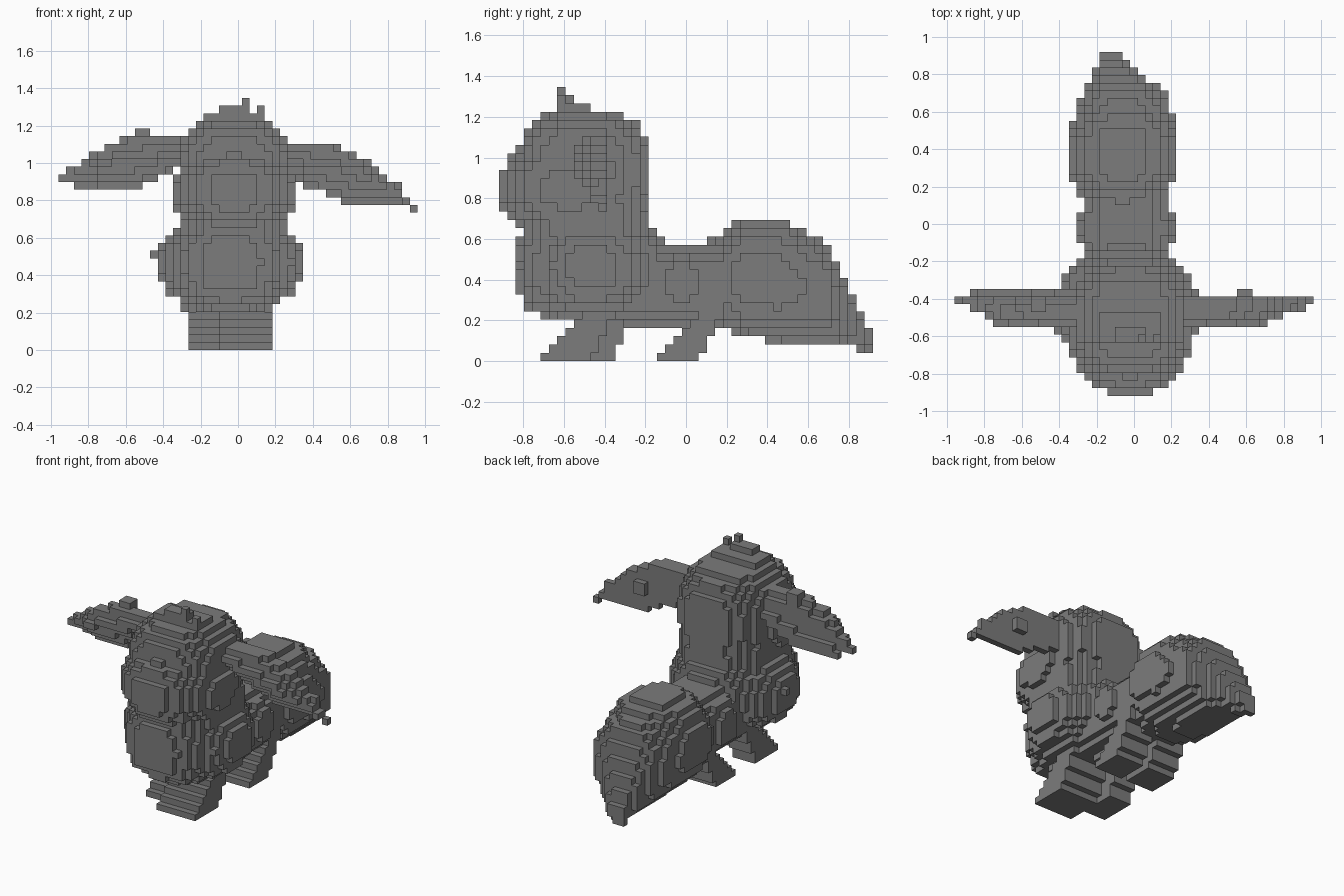
import bpy, bmesh
from mathutils import Vector

cube = bpy.data.objects.get("Cube")
if cube:
    bpy.data.objects.remove(cube)

COUNTS = Vector((49, 45, 33))  # blocks along each axis
SIZE = 2 / COUNTS.x            # block edge length

grey = bpy.data.materials.new("plain_grey")
grey.use_nodes = True
grey_value = (0.2, 0.2, 0.2, 1)
grey.diffuse_color = grey_value
grey.node_tree.nodes["Principled BSDF"].inputs["Base Color"].default_value = grey_value


def block_centre(cell):
    middle = Vector((cell[0], cell[1], cell[2])) + Vector((.5, .5, .5))
    return (middle - Vector((COUNTS.x / 2, COUNTS.y / 2, 0))) * SIZE


def blob(middle, radii, power):
    """Rounded solid; a higher power gives a boxier shape."""
    def inside(p):
        return sum(abs((p[n] - middle[n]) / radii[n]) ** power for n in range(3)) <= 1
    return inside


def box(low, high):
    def inside(p):
        return all(low[n] < p[n] < high[n] for n in range(3))
    return inside


def ear(side, lean, top, bottom):
    """Drooping leaf, thickest below its top edge; lean slopes its back."""
    def inside(p):
        reach = p.x * side
        if reach < .2 or not bottom(reach) < p.z < top(reach):
            return False
        drop = (top(reach) - p.z) / (top(reach) - bottom(reach))
        back = -.38 + lean * (drop - .5)
        front = -.55 + .45 * max(0, reach - .7) + .1 * abs(2 * drop - .7)
        return front < p.y < back
    return inside


def leg(left, right, front, back):
    """Leg leaning back from a paw."""
    def inside(p):
        return (left < p.x < right and p.z < .28
                and front + .9 * p.z < p.y < back + .5 * p.z)
    return inside


def loft(power, sections):
    """Rounded sections along y: y, centre x, centre z, half width, half height."""
    def inside(p):
        for start, end in zip(sections, sections[1:]):
            if start[0] <= p.y <= end[0]:
                mix = (p.y - start[0]) / (end[0] - start[0])
                x, z, wide, tall = [a + (b - a) * mix for a, b in zip(start[1:], end[1:])]
                return abs((p.x - x) / wide) ** power + abs((p.z - z) / tall) ** power <= 1
        return False
    return inside


parts = {}

# head with a broad muzzle and a small tuft of hair
parts["head"] = [blob((-.02, -.5, .94), (.305, .32, .305), 2.7),
                 blob((-.02, -.58, .85), (.33, .345, .26), 2.1)]
parts["hair_tuft"] = [box((-.18, -.63, 1.2), (.14, -.47, 1.27)),
                      box((-.1, -.63, 1.2), (.06, -.55, 1.31)),
                      box((.1, -.63, 1.2), (.14, -.59, 1.31)),
                      box((.02, -.63, 1.3), (.06, -.59, 1.35))]

# ears that spread sideways, one lower than the other
parts["left_ear"] = [ear(1, 0, lambda reach: min(1.1, 1.13 - .8 * (reach - .3) ** 2),
                         lambda reach: (.77 + .45 * max(0, .6 - reach)
                                        - .6 * max(0, reach - .8))),
                     box((.55, -.4, .9), (.63, -.35, 1))]
parts["right_ear"] = [ear(-1, .08, lambda reach: 1.15 - .85 * (reach - .45) ** 2,
                          lambda reach: .86 + .45 * max(0, .55 - reach)),
                      box((-.55, -.47, 1), (-.47, -.39, 1.18))]

# chest with rounded shoulders
parts["neck"] = [blob((-.02, -.49, .69), (.3, .31, .2), 2.6)]
parts["chest"] = [blob((-.04, -.46, .46), (.39, .31, .26), 2.3),
                  blob((-.04, -.47, .46), (.3, .375, .27), 2.7),
                  box((-.47, -.43, .49), (-.4, -.37, .53))]

# slim waist and thighs
parts["waist"] = [loft(3, [(-.3, -.04, .375, .225, .2), (.2, -.04, .375, .215, .2)])]
parts["thighs"] = [blob((-.045, -.02, .38), (.275, .17, .2), 2.2)]

# bushy tail tapering to a point
parts["tail"] = [loft(2.2, [(.1, -.06, .38, .2, .2), (.27, -.06, .41, .285, .29),
                            (.47, -.06, .395, .285, .31), (.7, -.05, .325, .23, .25),
                            (.84, -.11, .18, .1, .12), (.92, -.14, .08, .045, .045)])]

# legs, the front pair in mid step
parts["front_left_leg"] = [leg(-.1, .18, -.72, -.46)]
parts["front_right_leg"] = [leg(-.26, -.1, -.6, -.37)]
parts["rear_left_leg"] = [leg(-.02, .18, -.16, .06)]
parts["rear_right_leg"] = [leg(-.26, -.06, -.16, .06)]

# each block belongs to the first part that claims it
owner = {}
nx, ny, nz = (int(n) for n in COUNTS)
for cell in ((i, j, k) for i in range(nx) for j in range(ny) for k in range(nz)):
    point = block_centre(cell)
    for name, shapes in parts.items():
        if any(shape(point) for shape in shapes):
            owner[cell] = name
            break

# build only the outer block faces of every part
for name in parts:
    bm = bmesh.new()
    for cell in (c for c, part in owner.items() if part == name):
        for axis in range(3):
            for sign in (-1, 1):
                neighbour = list(cell)
                neighbour[axis] += sign
                if tuple(neighbour) in owner:
                    continue
                out, u, v = Vector(), Vector(), Vector()
                out[axis] = sign * SIZE / 2
                u[(axis + 1) % 3] = SIZE / 2
                v[(axis + 2) % 3] = sign * SIZE / 2
                middle = block_centre(cell) + out
                corners = (-u - v, u - v, u + v, v - u)
                bm.faces.new([bm.verts.new(middle + corner) for corner in corners])
    bmesh.ops.remove_doubles(bm, verts=bm.verts, dist=SIZE / 100)
    mesh = bpy.data.meshes.new(name)
    bm.to_mesh(mesh)
    bm.free()
    mesh.materials.append(grey)
    bpy.context.collection.objects.link(bpy.data.objects.new(name, mesh))
